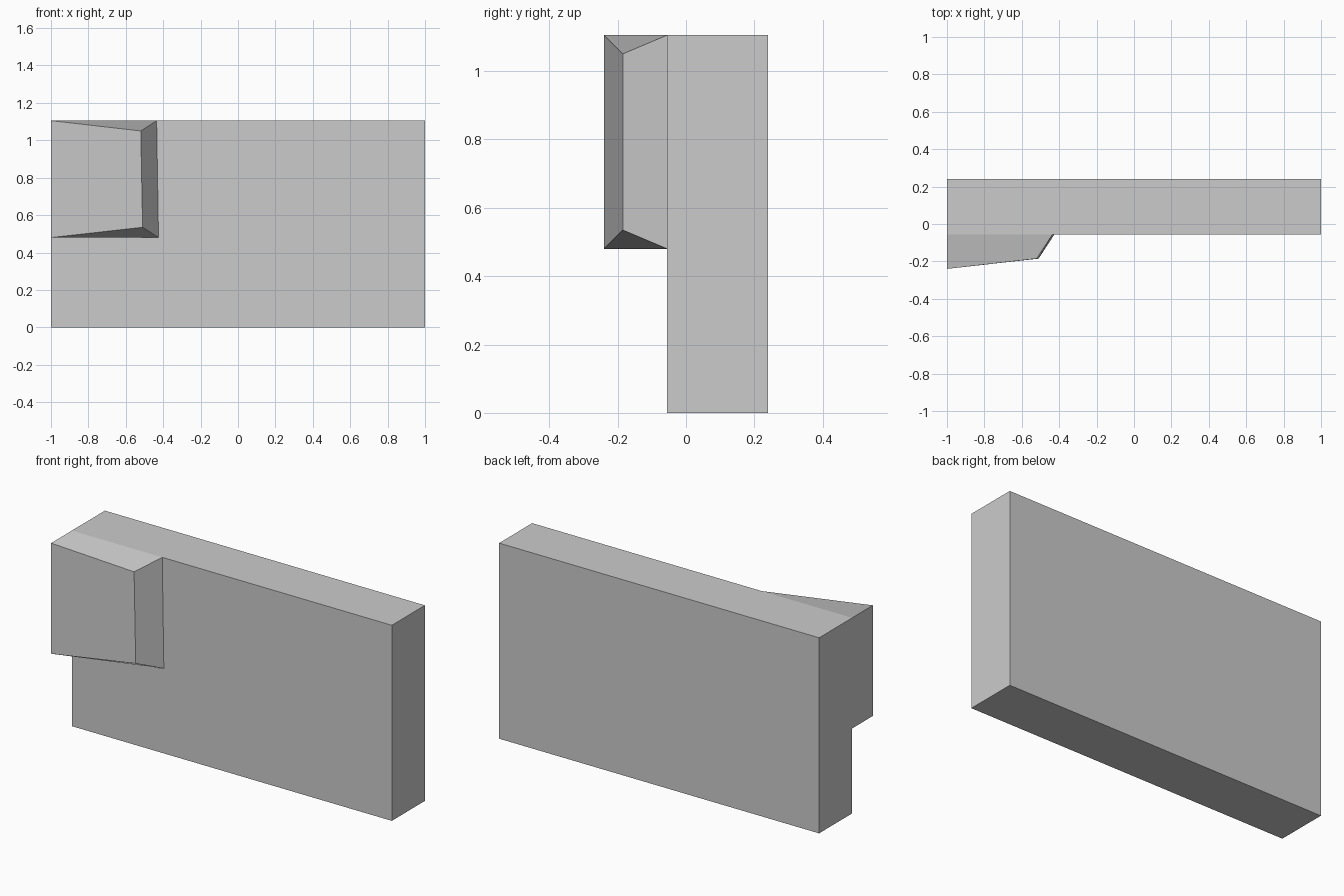
import bpy
import bmesh

cube = bpy.data.objects.get("Cube")
if cube:
    bpy.data.objects.remove(cube, do_unlink=True)

grey = bpy.data.materials.new("plain_grey")
grey.use_nodes = True
COLOUR = (0.6, 0.6, 0.6, 1.0)
grey.diffuse_color = COLOUR
grey.node_tree.nodes["Principled BSDF"].inputs["Base Color"].default_value = COLOUR

HEIGHT, BACK, FRONT = 1.105, 0.24, -0.055


def prism(name, bottom, top):
    """Solid joining two matching rings, each listed counter-clockwise from above."""
    bm = bmesh.new()
    low = [bm.verts.new(p) for p in bottom]
    high = [bm.verts.new(p) for p in top]
    n = len(low)
    # Rings start at the outer corner, so the cap quads fold outer-to-inner
    bm.faces.new(high)
    bm.faces.new([low[0]] + low[:0:-1])
    for i in range(n):
        j = (i + 1) % n
        bm.faces.new((low[i], low[j], high[j], high[i]))
    mesh = bpy.data.meshes.new(name)
    bm.to_mesh(mesh)
    bm.free()
    mesh.materials.append(grey)
    obj = bpy.data.objects.new(name, mesh)
    bpy.context.collection.objects.link(obj)
    return obj


# Main upright slab
plan = [(-1, FRONT), (1, FRONT), (1, BACK), (-1, BACK)]
prism("wall_slab", [(x, y, 0) for x, y in plan], [(x, y, HEIGHT) for x, y in plan])

# Tapered block on the upper right of the front
prism("front_block",
      [(-1, -0.24, 0.48), (-0.51, -0.185, 0.535), (-0.425, FRONT, 0.48), (-1, FRONT, 0.48)],
      [(-1, -0.24, HEIGHT), (-0.52, -0.185, 1.05), (-0.435, FRONT, HEIGHT), (-1, FRONT, HEIGHT)])
